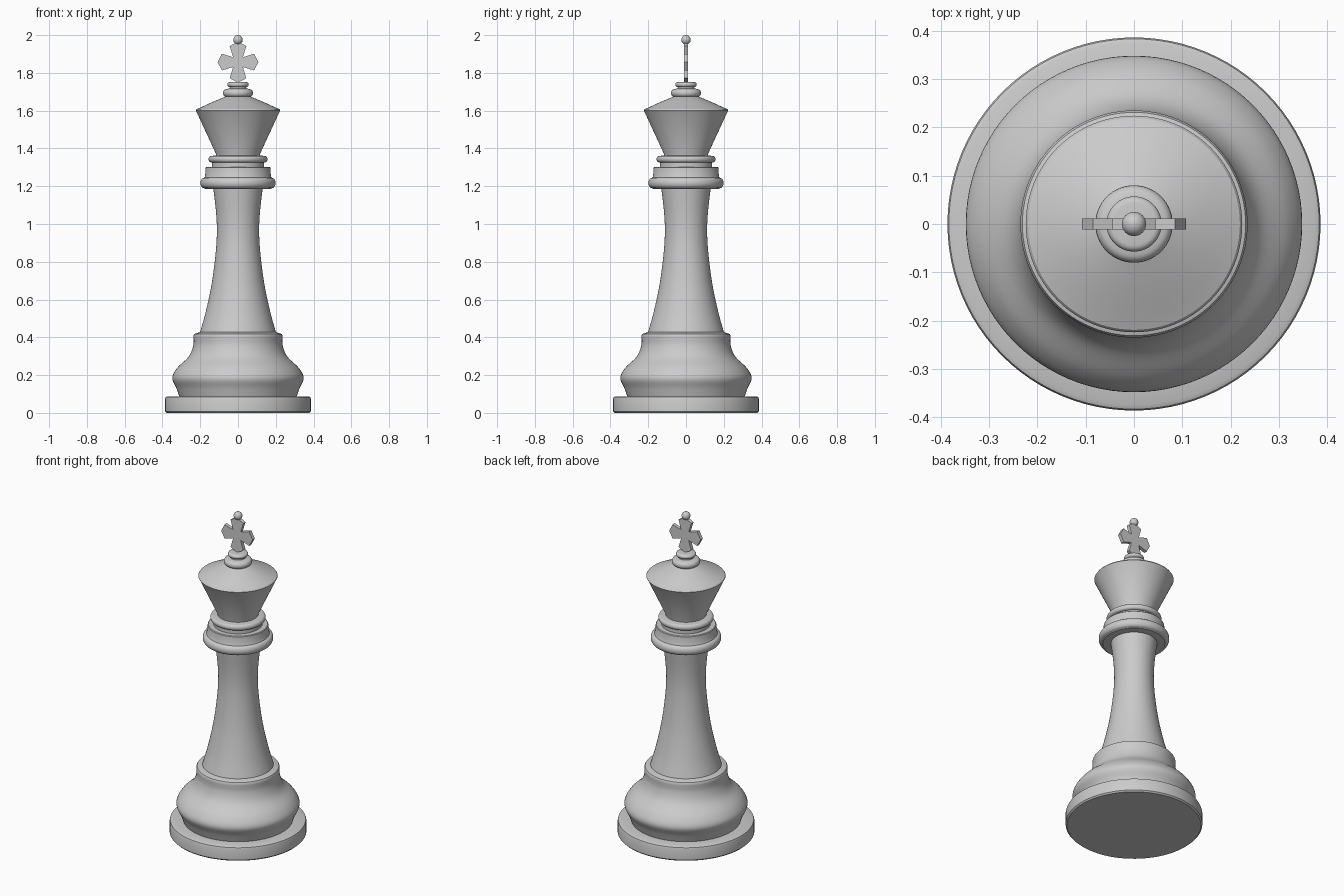
import bpy, bmesh, math
from mathutils import Vector

if "Cube" in bpy.data.objects:
    bpy.data.objects.remove(bpy.data.objects["Cube"])

SIDES = 96


def smooth_path(pts, steps=6):
    """Catmull-Rom curve through the given points."""
    p = [Vector(q) for q in pts]
    p = [2 * p[0] - p[1]] + p + [2 * p[-1] - p[-2]]
    out = []
    for i in range(1, len(p) - 2):
        a, b, c, d = p[i - 1:i + 3]
        for s in range(steps):
            t = s / steps
            out.append(0.5 * (2 * b + (c - a) * t + (2 * a - 5 * b + 4 * c - d) * t * t
                              + (3 * b - a - 3 * c + d) * t ** 3))
    return [tuple(v) for v in out] + [tuple(pts[-1])]


def ring(r, z, h, bulge, n=10):
    """Half-round moulding profile at radius r, reaching out by bulge."""
    return [(r + bulge * math.cos(a), z + h * math.sin(a))
            for a in (-math.pi / 2 + math.pi * i / n for i in range(n + 1))]


def lathe(name, profile):
    """Turn an (r, z) profile around z and cap both ends."""
    bm = bmesh.new()
    rows = [[bm.verts.new((r * math.cos(2 * math.pi * i / SIDES),
                           r * math.sin(2 * math.pi * i / SIDES), z))
             for i in range(SIDES)] for r, z in profile]
    for lo, hi in zip(rows, rows[1:]):
        for i in range(SIDES):
            j = (i + 1) % SIDES
            bm.faces.new((lo[i], lo[j], hi[j], hi[i]))
    bm.faces.new(rows[0][::-1])
    bm.faces.new(rows[-1])
    finish(name, bm)


def finish(name, bm, smooth=True):
    bmesh.ops.recalc_face_normals(bm, faces=bm.faces)
    me = bpy.data.meshes.new(name)
    bm.to_mesh(me)
    bm.free()
    ob = bpy.data.objects.new(name, me)
    bpy.context.collection.objects.link(ob)
    if smooth:
        bpy.ops.object.select_all(action='DESELECT')
        ob.select_set(True)
        bpy.context.view_layer.objects.active = ob
        bpy.ops.object.shade_smooth_by_angle(angle=math.radians(30))


# Foot disc with a softened rim
lathe("foot", [(0.378, 0), (0.386, 0.008), (0.386, 0.075), (0.383, 0.083),
               (0.374, 0.087), (0.30, 0.087)])

# Bulging base with the small step on top
lathe("base", smooth_path([(0.308, 0.08), (0.326, 0.13), (0.348, 0.185), (0.322, 0.238),
                           (0.262, 0.297), (0.237, 0.355), (0.235, 0.41)])
      + [(0.231, 0.418), (0.20, 0.428)])

# Slender waisted stem
lathe("stem", smooth_path([(0.203, 0.42), (0.172, 0.53), (0.14, 0.68), (0.12, 0.83),
                           (0.112, 0.95), (0.116, 1.06), (0.132, 1.20)]))

# Stacked collar
lathe("collar", [(0.12, 1.185), (0.175, 1.186)] + ring(0.178, 1.217, 0.028, 0.021)
      + [(0.174, 1.255), (0.171, 1.298), (0.167, 1.302), (0.138, 1.302),
         (0.138, 1.325)] + ring(0.142, 1.343, 0.017, 0.014) + [(0.115, 1.364)])

# Flared head with conical top
lathe("head", [(0.115, 1.355), (0.117, 1.372), (0.219, 1.592), (0.224, 1.601),
               (0.219, 1.608)]
      + smooth_path([(0.205, 1.614), (0.13, 1.648), (0.065, 1.675)]))

# Two finial rings
lathe("finial", [(0.06, 1.668)] + ring(0.06, 1.693, 0.021, 0.02)
      + [(0.045, 1.718), (0.043, 1.724)] + ring(0.043, 1.738, 0.013, 0.014)
      + [(0.02, 1.753)])

# Flat cross with four pointed, flared arms
arm = [(0.026, 0.026), (0.085, 0.044), (0.108, 0.0), (0.085, -0.044)]
arm = [arm[3], arm[2], arm[1], arm[0]]
outline = []
for k in range(4):
    c, s = math.cos(k * math.pi / 2), math.sin(k * math.pi / 2)
    outline += [(x * c - y * s, x * s + y * c) for x, y in arm]
bm = bmesh.new()
face = bm.faces.new([bm.verts.new((x, -0.011, 1.857 + z)) for x, z in outline])
ext = bmesh.ops.extrude_face_region(bm, geom=[face], use_keep_orig=True)
bmesh.ops.translate(bm, vec=(0, 0.022, 0),
                    verts=[g for g in ext["geom"] if isinstance(g, bmesh.types.BMVert)])
finish("cross", bm, smooth=False)

# Ball on the tip
bm = bmesh.new()
bmesh.ops.create_uvsphere(bm, u_segments=32, v_segments=16, radius=0.025)
bmesh.ops.translate(bm, vec=(0, 0, 1.975), verts=bm.verts)
finish("tip_ball", bm)
